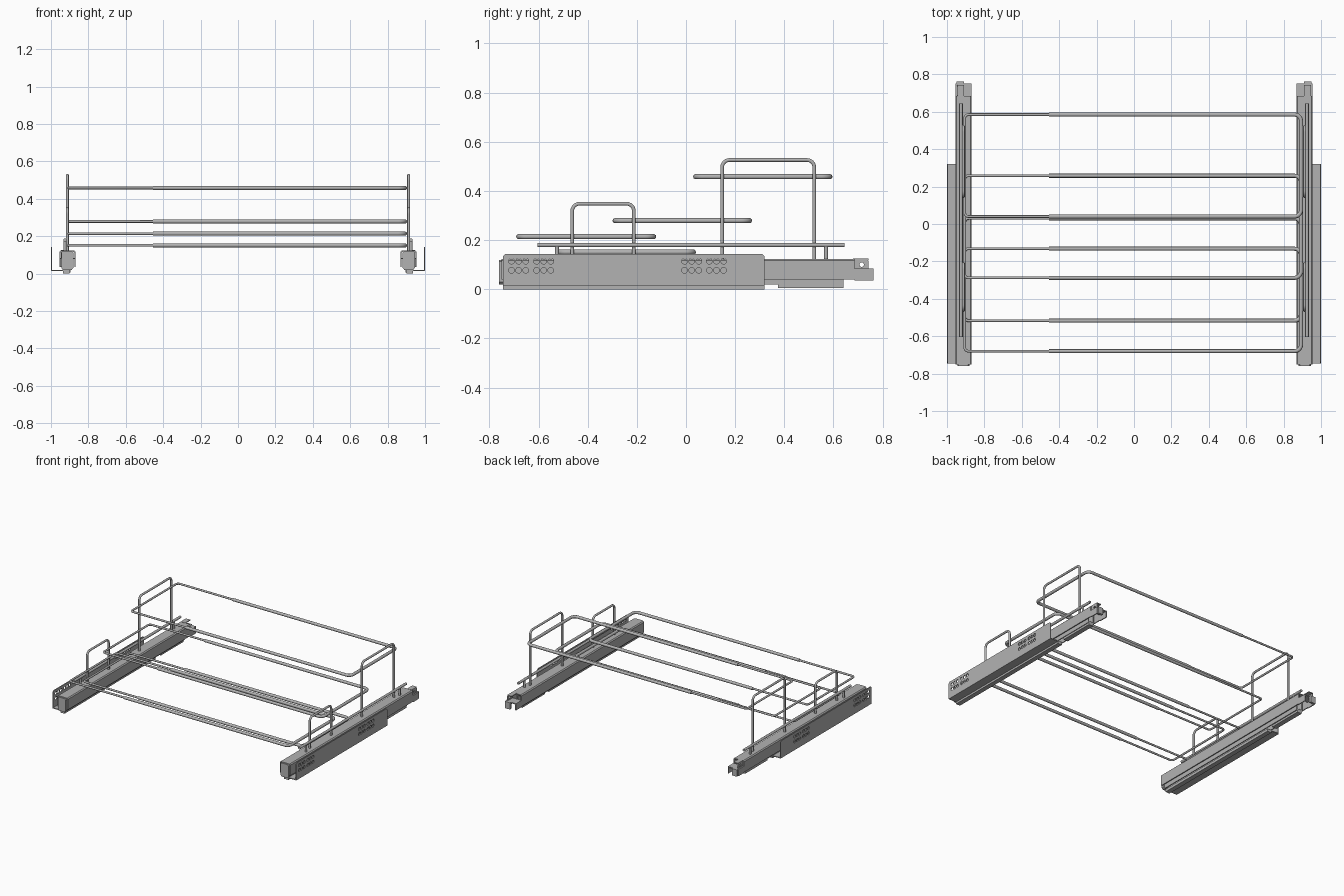
import bpy, bmesh, math
from mathutils import Vector

if "Cube" in bpy.data.objects:
    bpy.data.objects.remove(bpy.data.objects["Cube"])

steel = bpy.data.materials.new("grey_steel")
steel.use_nodes = True
steel.diffuse_color = (0.45, 0.45, 0.45, 1)
steel.node_tree.nodes["Principled BSDF"].inputs["Base Color"].default_value = (0.45, 0.45, 0.45, 1)


def add_object(name, data):
    ob = bpy.data.objects.new(name, data)
    bpy.context.collection.objects.link(ob)
    data.materials.append(steel)
    return ob


def extrude(name, outline, axis, start, end):
    """Extrude an outline (x,z along y, or y,z along x) into a solid."""
    bm = bmesh.new()
    if axis == "y":
        pts = [(a, start, b) for a, b in outline]
        step = (0, end - start, 0)
    else:
        pts = [(start, a, b) for a, b in outline]
        step = (end - start, 0, 0)
    face = bm.faces.new([bm.verts.new(p) for p in pts])
    moved = bmesh.ops.extrude_face_region(bm, geom=[face])["geom"]
    bmesh.ops.translate(bm, vec=step, verts=[v for v in moved if isinstance(v, bmesh.types.BMVert)])
    bmesh.ops.recalc_face_normals(bm, faces=bm.faces)
    mesh = bpy.data.meshes.new(name)
    bm.to_mesh(mesh)
    bm.free()
    return add_object(name, mesh)


def box(name, x0, x1, y0, y1, z0, z1):
    return extrude(name, [(x0, z0), (x1, z0), (x1, z1), (x0, z1)], "y", y0, y1)


def to_mesh(ob):
    bpy.ops.object.select_all(action="DESELECT")
    ob.select_set(True)
    bpy.context.view_layer.objects.active = ob
    bpy.ops.object.convert(target="MESH")
    bpy.ops.object.shade_smooth_by_angle(angle=math.radians(40))
    return bpy.context.view_layer.objects.active


def rounded(points, radius, steps=6):
    """Round the inner corners of an open path."""
    pts = [Vector(p) for p in points]
    path = [pts[0]]
    for a, b, c in zip(pts, pts[1:], pts[2:]):
        p = b + (a - b).normalized() * radius
        q = b + (c - b).normalized() * radius
        centre = p + q - b
        for i in range(steps + 1):
            t = math.pi / 2 * i / steps
            path.append(centre + (p - centre) * math.cos(t) + (q - centre) * math.sin(t))
    return path + [pts[-1]]


def rod(name, points, thickness, corner=0.03):
    curve = bpy.data.curves.new(name, "CURVE")
    curve.dimensions = "3D"
    curve.bevel_depth = thickness
    curve.bevel_resolution = 3
    curve.use_fill_caps = True
    path = rounded(points, corner)
    spline = curve.splines.new("POLY")
    spline.points.add(len(path) - 1)
    for point, co in zip(spline.points, path):
        point.co = (*co, 1)
    return to_mesh(add_object(name, curve))


def plate(name, y0, y1, z0, z1, holes, radius, x, thickness):
    """Upright sheet with round holes, standing in the y-z plane."""
    curve = bpy.data.curves.new(name, "CURVE")
    curve.dimensions = "2D"
    curve.fill_mode = "BOTH"
    curve.extrude = thickness / 2
    loops = [[(y0, z0), (y1, z0), (y1, z1 - 0.01), (y1 - 0.01, z1), (y0 + 0.01, z1), (y0, z1 - 0.01)]]
    for y, z in holes:
        angles = [math.tau * i / 16 for i in range(16)]
        loops.append([(y + radius * math.cos(t), z + radius * math.sin(t)) for t in angles])
    for loop in loops:
        spline = curve.splines.new("POLY")
        spline.points.add(len(loop) - 1)
        spline.use_cyclic_u = True
        for point, (a, b) in zip(spline.points, loop):
            point.co = (a, b, 0, 1)
    ob = to_mesh(add_object(name, curve))
    for v in ob.data.vertices:
        a, b, c = v.co
        v.co = (x + c, a, b)
    return ob


def mirrored(ob):
    """Copy a left part to the right side."""
    ob.name = "left_" + ob.name
    mesh = ob.data.copy()
    for v in mesh.vertices:
        v.co.x *= -1
    mesh.flip_normals()
    twin = bpy.data.objects.new(ob.name.replace("left_", "right_"), mesh)
    bpy.context.collection.objects.link(twin)


parts = []

# Perforated mounting plate and its foot
holes = [(start + i * 0.029, z) for start in (-0.71, -0.608, -0.006, 0.095)
         for i in range(3) for z in (0.077, 0.114)]
parts.append(plate("mounting_plate", -0.745, 0.32, 0.014, 0.143, holes, 0.0115, 0.9965, 0.006))
parts.append(box("plate_foot", 0.9, 0.9995, -0.745, 0.32, 0.014, 0.02))
parts.append(box("lower_track", 0.9, 0.935, -0.745, 0.32, 0, 0.014))

# Runner: open channel with a stepped rear end
channel = [(0.868, 0.04), (0.868, 0.117), (0.875, 0.124), (0.948, 0.124), (0.955, 0.117), (0.955, 0.04),
           (0.948, 0.04), (0.948, 0.114), (0.944, 0.117), (0.879, 0.117), (0.875, 0.114), (0.875, 0.04)]
parts.append(extrude("runner_channel", channel, "y", -0.75, 0.685))
rear = [(0.868, 0.035), (0.868, 0.085), (0.955, 0.085), (0.955, 0.035),
        (0.948, 0.035), (0.948, 0.078), (0.875, 0.078), (0.875, 0.035)]
parts.append(extrude("runner_rear", rear, "y", 0.685, 0.75))

# Inner rail sliding inside the channel
rail = [(0.888, 0.02), (0.888, 0.095), (0.937, 0.095), (0.937, 0.02),
        (0.93, 0.02), (0.93, 0.088), (0.895, 0.088), (0.895, 0.02)]
parts.append(extrude("inner_rail", rail, "y", -0.74, 0.64))
parts.append(box("rail_stop", 0.895, 0.932, 0.375, 0.64, 0.005, 0.032))

# Front cap and rear hook
cap = [(0.88, 0.03), (0.89, 0.02), (0.935, 0.02), (0.945, 0.03), (0.945, 0.112), (0.937, 0.12), (0.888, 0.12), (0.88, 0.112)]
parts.append(extrude("front_cap", cap, "y", -0.76, -0.745))
parts.append(plate("rear_hook", 0.68, 0.742, 0.08, 0.126, [(0.715, 0.1)], 0.009, 0.943, 0.006))
parts.append(box("hook_top", 0.91, 0.945, 0.68, 0.742, 0.12, 0.126))
parts.append(box("hook_tail", 0.91, 0.95, 0.745, 0.762, 0.035, 0.085))

# Side rail rod with its posts
parts.append(rod("side_rod", [(0.925, -0.605, 0.18), (0.925, 0.645, 0.18)], 0.0095))
for label, y in (("front", -0.525), ("rear", 0.57)):
    parts.append(rod(label + "_post", [(0.925, y, 0.115), (0.925, y, 0.18)], 0.008))

# Upright hoops that carry the shelf frames
for label, y0, y1, top in (("low_hoop", -0.463, -0.212, 0.348), ("high_hoop", 0.147, 0.522, 0.526)):
    x = 0.912
    parts.append(rod(label, [(x, y0, 0.12), (x, y0, top), (x, y1, top), (x, y1, 0.12)], 0.0078))

for part in parts:
    mirrored(part)

# Telescopic shelf frames: thick sleeve on the left, thin rod on the right
frames = (("top", 0.04, 0.585, 0.458), ("upper", -0.288, 0.258, 0.279),
          ("front", -0.68, -0.132, 0.214), ("lower", -0.517, 0.03, 0.151))
for label, y0, y1, z in frames:
    for part, end, x, r in (("sleeve", 0.893, -0.455, 0.0108), ("rod", -0.905, -0.44, 0.0072)):
        corner = 0.035 if part == "sleeve" else 0.02
        rod(label + "_frame_" + part, [(x, y0, z), (end, y0, z), (end, y1, z), (x, y1, z)], r, corner)
